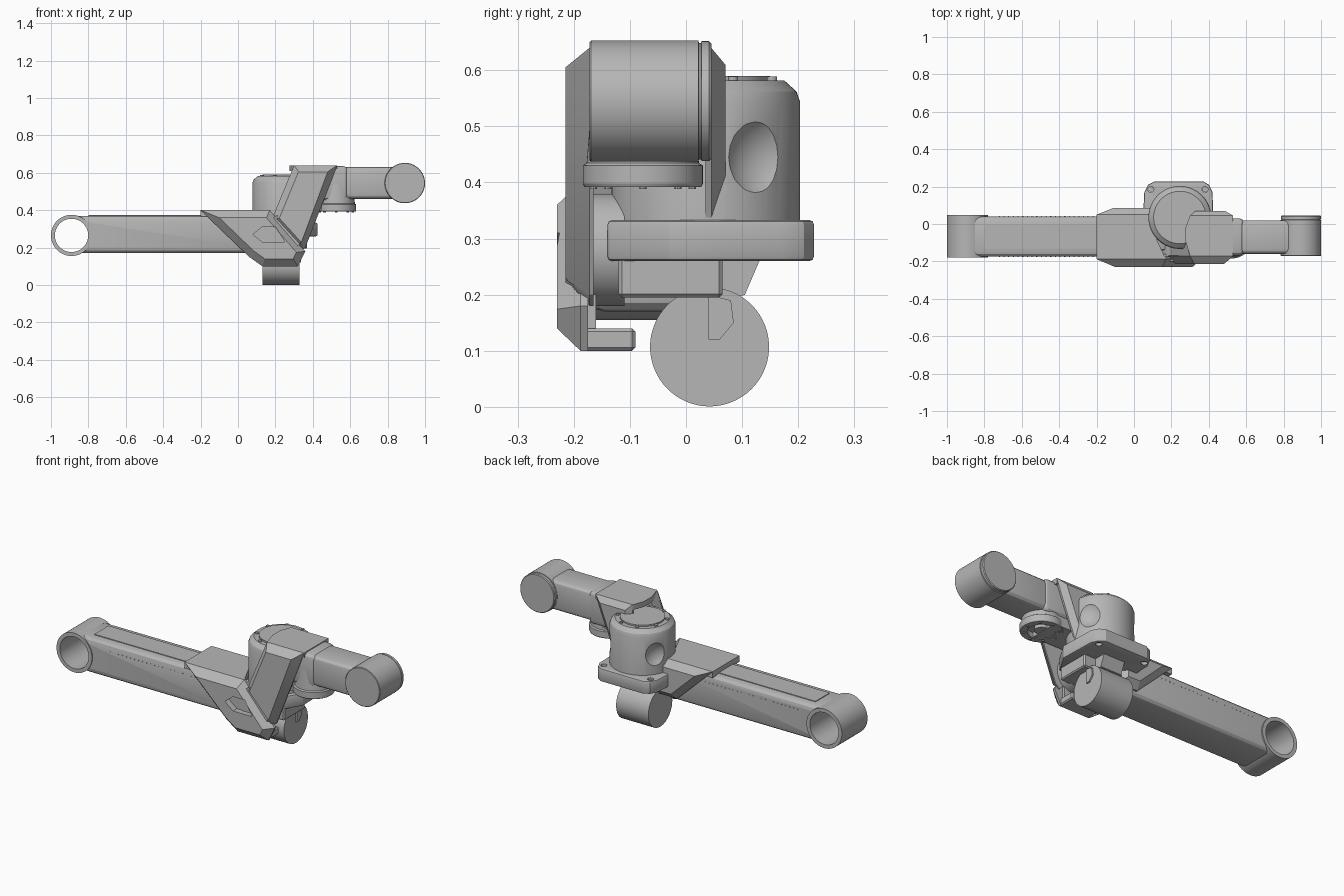
import bpy, bmesh, math
from mathutils import Vector, Matrix

if "Cube" in bpy.data.objects:
    bpy.data.objects.remove(bpy.data.objects["Cube"], do_unlink=True)

grey = bpy.data.materials.new("machine grey")
grey.use_nodes = True
GREY = (0.47, 0.47, 0.47, 1)
grey.diffuse_color = GREY
grey.node_tree.nodes["Principled BSDF"].inputs["Base Color"].default_value = GREY


def finish(name, bm, bevel=0, segs=1):
    bmesh.ops.recalc_face_normals(bm, faces=bm.faces[:])
    me = bpy.data.meshes.new(name)
    bm.to_mesh(me)
    bm.free()
    ob = bpy.data.objects.new(name, me)
    bpy.context.collection.objects.link(ob)
    me.materials.append(grey)
    select(ob)
    if bevel:
        m = ob.modifiers.new("bevel", 'BEVEL')
        m.width, m.segments, m.limit_method = bevel, segs, 'ANGLE'
        m.angle_limit = math.radians(40)
        bpy.ops.object.modifier_apply(modifier="bevel")
    bpy.ops.object.shade_smooth_by_angle(angle=math.radians(25))
    return ob


def select(ob):
    bpy.ops.object.select_all(action='DESELECT')
    ob.select_set(True)
    bpy.context.view_layer.objects.active = ob


def place(axis, p, q, t):
    return {'x': (t, p, q), 'y': (p, t, q), 'z': (p, q, t)}[axis]


def prism(name, pts, axis, a, b, bevel=0, segs=1, slope=None):
    """Extrude a profile from a to b; slope=(inset, end) adds a sloped rim beyond b."""
    bm = bmesh.new()
    lo = [bm.verts.new(place(axis, p, q, a)) for p, q in pts]
    hi = [bm.verts.new(place(axis, p, q, b)) for p, q in pts]
    n = len(pts)
    bm.faces.new(lo)
    cap = bm.faces.new(hi)
    for i in range(n):
        bm.faces.new((lo[i], lo[(i + 1) % n], hi[(i + 1) % n], hi[i]))
    bmesh.ops.recalc_face_normals(bm, faces=bm.faces[:])
    if slope:
        bmesh.ops.inset_region(bm, faces=[cap], thickness=slope[0], use_even_offset=True)
        bmesh.ops.translate(bm, verts=cap.verts[:], vec=Vector(place(axis, 0, 0, slope[1] - b)))
    return finish(name, bm, bevel, segs)


def box(name, x, y, z, bevel=0, segs=1):
    pts = [(y[0], z[0]), (y[1], z[0]), (y[1], z[1]), (y[0], z[1])]
    return prism(name, pts, 'x', x[0], x[1], bevel, segs)


def lathe(name, axis, c, profile, n=64):
    """Solid of revolution: profile is (radius, position along axis)."""
    bm = bmesh.new()
    rings = []
    for r, t in profile:
        rings.append([bm.verts.new(place(axis, c[0] + r * math.cos(2 * math.pi * i / n),
                                         c[1] + r * math.sin(2 * math.pi * i / n), t)) for i in range(n)])
    for r0, r1 in zip(rings, rings[1:]):
        for i in range(n):
            j = (i + 1) % n
            bm.faces.new((r0[i], r0[j], r1[j], r1[i]))
    bm.faces.new(rings[0])
    bm.faces.new(rings[-1])
    return finish(name, bm)


def disc(name, axis, c, r, a, b, n=64):
    return lathe(name, axis, c, [(r, a), (r, b)], n)


def cut(ob, cutter):
    select(ob)
    m = ob.modifiers.new("cut", 'BOOLEAN')
    m.operation, m.solver, m.object = 'DIFFERENCE', 'EXACT', cutter
    bpy.ops.object.modifier_apply(modifier="cut")
    bpy.data.objects.remove(cutter, do_unlink=True)
    select(ob)
    bpy.ops.object.shade_smooth_by_angle(angle=math.radians(25))


# Long arm with open ring at its far end
TUBE = (-0.89, 0.265)
ring = disc("arm_end_ring", 'y', TUBE, 0.11, -0.18, 0.047)
cut(ring, disc("bore", 'y', TUBE, 0.089, -0.3, 0.2))
arm = box("long_arm", (-0.87, 0.10), (-0.175, 0.04), (0.17, 0.37), 0.03, 3)
cut(arm, disc("bore", 'y', TUBE, 0.1, -0.3, 0.2))
box("arm_top_panel", (-0.80, -0.15), (-0.13, -0.005), (0.368, 0.374))
for i in range(24):
    x = -0.72 + i * 0.025
    for side, y in (("front", -0.175), ("back", 0.04)):
        disc(f"arm_{side}_rivet", 'y', (x, 0.325), 0.003, y - 0.002, y + 0.002, 8)

# Lower elbow cover: sloped side plates joined by a roof and floor
low = [(-0.20, 0.40), (0.17, 0.40), (0.23, 0.33), (0.36, 0.18), (0.32, 0.10), (0.13, 0.10), (0.06, 0.15)]
front = prism("lower_cover_front", low, 'y', -0.175, -0.188, slope=(0.04, -0.23))
window = [(0.08, 0.27), (0.13, 0.31), (0.20, 0.31), (0.25, 0.23), (0.13, 0.23)]
cut(front, prism("window", window, 'y', -0.3, -0.195))
prism("lower_cover_back", [(-0.20, 0.40), (0.14, 0.40), (0.14, 0.19), (0.02, 0.19)], 'y',
      0.04, 0.05, slope=(0.035, 0.085))
prism("lower_cover_roof", [(-0.20, -0.188), (0.17, -0.188), (0.12, -0.08), (0.12, 0.05), (-0.20, 0.05)],
      'z', 0.365, 0.40)
box("lower_cover_floor", (0.13, 0.32), (-0.188, -0.09), (0.10, 0.14), 0.006)
disc("elbow_joint", 'y', (0.25, 0.28), 0.10, -0.20, -0.11)
box("elbow_inner_wall", (0.10, 0.31), (-0.188, -0.16), (0.13, 0.34))

# Vertical motor housing with scooped sides
MC = (0.245, 0.035)
motor = lathe("motor_housing", 'z', MC, [(0.168, 0.30), (0.168, 0.545), (0.162, 0.562), (0.14, 0.582)], 96)
for deg in (32, 148):
    a = math.radians(deg)
    bm = bmesh.new()
    spot = Matrix.Translation((MC[0] + 0.245 * math.cos(a), MC[1] + 0.245 * math.sin(a), 0.445))
    bmesh.ops.create_uvsphere(bm, u_segments=32, v_segments=16, radius=0.1, matrix=spot)
    cut(motor, finish("scoop", bm))
disc("motor_cap", 'z', MC, 0.115, 0.575, 0.59)
for i in range(8):
    a = math.pi * (i + 0.5) / 4
    disc("motor_cap_screw", 'z', (MC[0] + 0.128 * math.cos(a), MC[1] + 0.128 * math.sin(a)), 0.009, 0.57, 0.589, 12)

# Mounting flange with corner bolt holes
outline = [(0.045, -0.03), (0.055, 0.17), (0.075, 0.21), (0.11, 0.228), (0.37, 0.228), (0.40, 0.21),
           (0.42, 0.17), (0.425, -0.03), (0.36, -0.14), (0.11, -0.14)]
flange = prism("mounting_flange", outline, 'z', 0.26, 0.333, 0.008, 2)
for x in (0.09, 0.38):
    cut(flange, disc("hole", 'z', (x, 0.185), 0.016, 0.2, 0.4, 20))
    lathe("flange_bolt", 'z', (x, 0.185), [(0.0155, 0.275), (0.0155, 0.32)], 16)

# Lower cross motor and its bracket
box("bracket_block", (0.13, 0.37), (-0.12, 0.065), (0.195, 0.27), 0.006)
disc("cross_motor", 'x', (0.042, 0.107), 0.106, 0.13, 0.33, 96)
prism("motor_clip", [(0.04, 0.12), (0.06, 0.12), (0.085, 0.15), (0.08, 0.19), (0.04, 0.20)], 'x', 0.30, 0.338)
prism("bracket_rib", [(0.04, 0.27), (0.135, 0.27), (0.105, 0.20), (0.05, 0.18)], 'x', 0.17, 0.30)

# Upper cover: sloped side plates, roof and leaning left wall
up = [(0.30, 0.64), (0.53, 0.64), (0.50, 0.56), (0.36, 0.20), (0.335, 0.18), (0.18, 0.35)]
prism("upper_cover_front", up, 'y', -0.165, -0.172, slope=(0.035, -0.215))
prism("upper_cover_back", [(0.30, 0.64), (0.53, 0.64), (0.50, 0.56), (0.41, 0.33), (0.30, 0.33)], 'y',
      0.035, 0.045, slope=(0.03, 0.07))
prism("upper_cover_roof", [(0.30, -0.172), (0.53, -0.172), (0.53, 0.045), (0.30, 0.045), (0.275, -0.02),
                           (0.275, -0.09)], 'z', 0.61, 0.64)
prism("upper_cover_left_wall", [(0.30, 0.64), (0.33, 0.64), (0.23, 0.37), (0.19, 0.36)], 'y', -0.17, -0.10)

# Wrist drum under the forearm, with recessed underside
WC = (0.525, -0.077)
lathe("wrist_drum", 'z', WC, [(0.07, 0.42), (0.07, 0.392), (0.104, 0.392), (0.107, 0.398), (0.107, 0.43),
                              (0.10, 0.435), (0.085, 0.62)])
disc("wrist_shaft", 'z', WC, 0.035, 0.398, 0.43, 32)
for i in range(8):
    a = math.pi * i / 4
    disc("wrist_screw", 'z', (WC[0] + 0.088 * math.cos(a), WC[1] + 0.088 * math.sin(a)), 0.007, 0.388, 0.396, 10)
box("wrist_inner_block", (0.32, 0.52), (-0.15, 0.02), (0.395, 0.45))

# Forearm and end drum
box("forearm_collar", (0.33, 0.59), (-0.168, 0.03), (0.45, 0.635), 0.028, 3)
box("forearm", (0.50, 0.87), (-0.16, 0.02), (0.46, 0.63), 0.028, 3)
END = (0.892, 0.545)
lathe("end_drum", 'y', END, [(0.105, -0.172), (0.108, -0.169), (0.108, 0.022), (0.104, 0.023),
                             (0.104, 0.027), (0.107, 0.028), (0.107, 0.041), (0.103, 0.045)])
